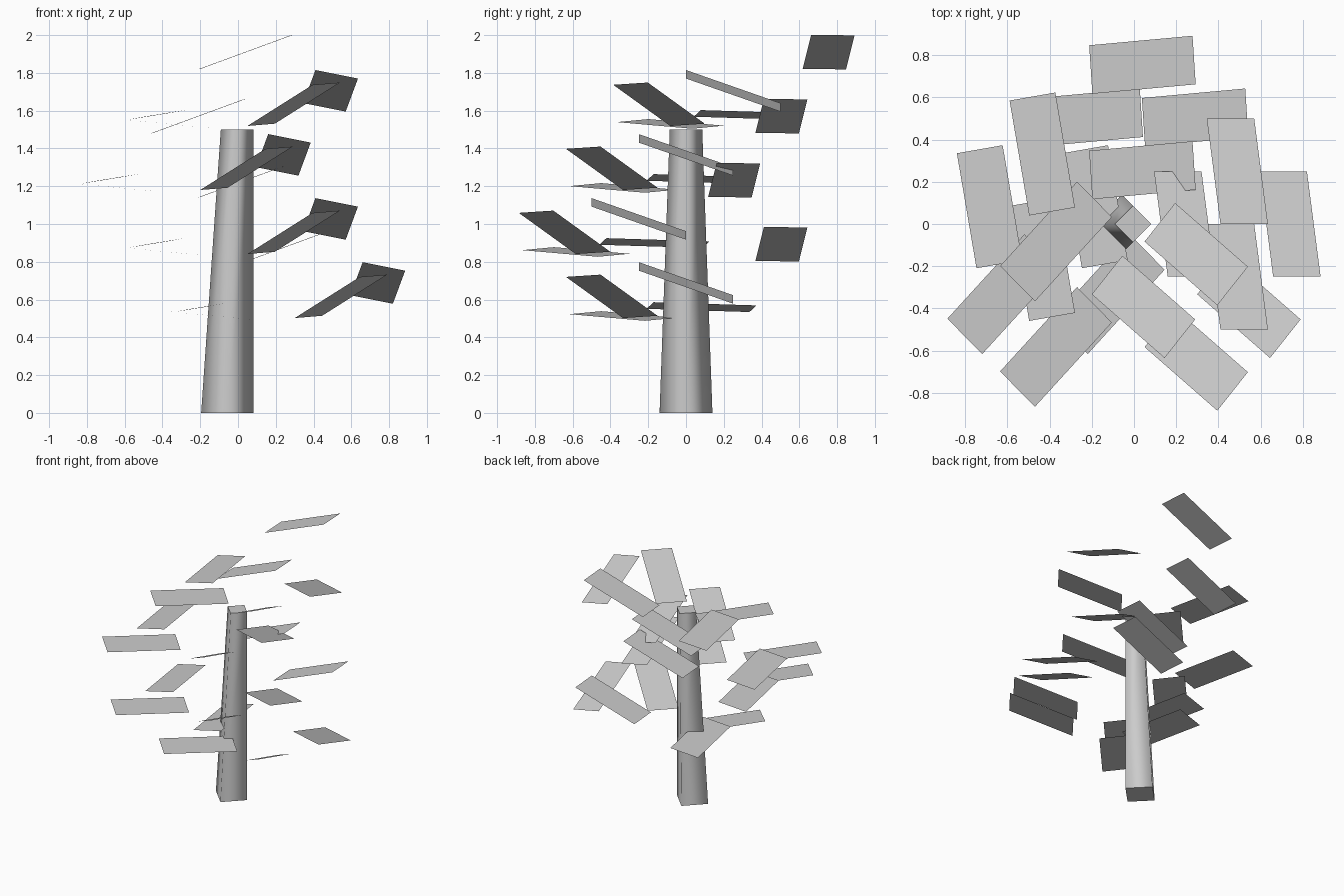
import bpy, bmesh, math
from mathutils import Vector

if "Cube" in bpy.data.objects:
    bpy.data.objects.remove(bpy.data.objects["Cube"], do_unlink=True)

grey = bpy.data.materials.new("light_grey")
grey.use_nodes = True
GREY = (0.6, 0.6, 0.6, 1)
grey.diffuse_color = GREY
grey.node_tree.nodes["Principled BSDF"].inputs["Base Color"].default_value = GREY


def finish(bm, name):
    mesh = bpy.data.meshes.new(name)
    bm.to_mesh(mesh)
    bm.free()
    mesh.materials.append(grey)
    obj = bpy.data.objects.new(name, mesh)
    bpy.context.collection.objects.link(obj)
    return obj


def leaf_card(name, centre, length, width):
    """Single flat card spanned by two edge vectors, facing up."""
    c, u, v = Vector(centre), Vector(length) / 2, Vector(width) / 2
    bm = bmesh.new()
    corners = [c - u - v, c + u - v, c + u + v, c - u + v]
    face = bm.faces.new([bm.verts.new(p) for p in corners])
    face.normal_update()
    if face.normal.z < 0:
        face.normal_flip()
    finish(bm, name)


def diamond(bm, x, radius_x, radius_y, z):
    return [bm.verts.new((x + radius_x * cx, radius_y * cy, z))
            for cx, cy in ((1, 0), (0, 1), (-1, 0), (0, -1))]


# Tapered, leaning four-sided trunk with smooth sides and crisp rims
bm = bmesh.new()
base = diamond(bm, -0.057, 0.138, 0.14, 0)
top = diamond(bm, -0.005, 0.086, 0.086, 1.5)
for i in range(4):
    j = (i + 1) % 4
    bm.faces.new((base[i], base[j], top[j], top[i])).smooth = True
for cap in (base[::-1], top):
    for edge in bm.faces.new(cap).edges:
        edge.smooth = False
finish(bm, "trunk")

# Leaf cards of one tier: centre, length vector, width vector
CARDS = {
    "back_leaf": ((0.04, 0.505, 1.91), (0.49, 0.045, 0.18), (0.015, -0.23, 0.003)),
    "left_leaf": ((0.49, 0, 1.705), (-0.065, 0.5, -0.175), (0.225, 0, -0.045)),
    "right_leaf": ((-0.435, 0.082, 1.577), (0.093, -0.545, 0.017), (0.217, 0.038, 0.035)),
    "front_right_leaf": ((-0.37, -0.333, 1.53), (-0.365, -0.4, 0.035), (0.165, -0.168, -0.016)),
    "front_left_leaf": ((0.295, -0.393, 1.634), (0.345, -0.302, 0.218), (0.145, 0.183, 0.012)),
}

# Four tiers spiral down around the trunk
for tier in range(4):
    angle = math.pi / 2 * (tier + 1)
    offset = Vector((0.25 * math.cos(angle), 0.25 * math.sin(angle), -0.339 * tier))
    for name, (centre, length, width) in CARDS.items():
        leaf_card(f"{name}_{tier + 1}", Vector(centre) + offset, length, width)
